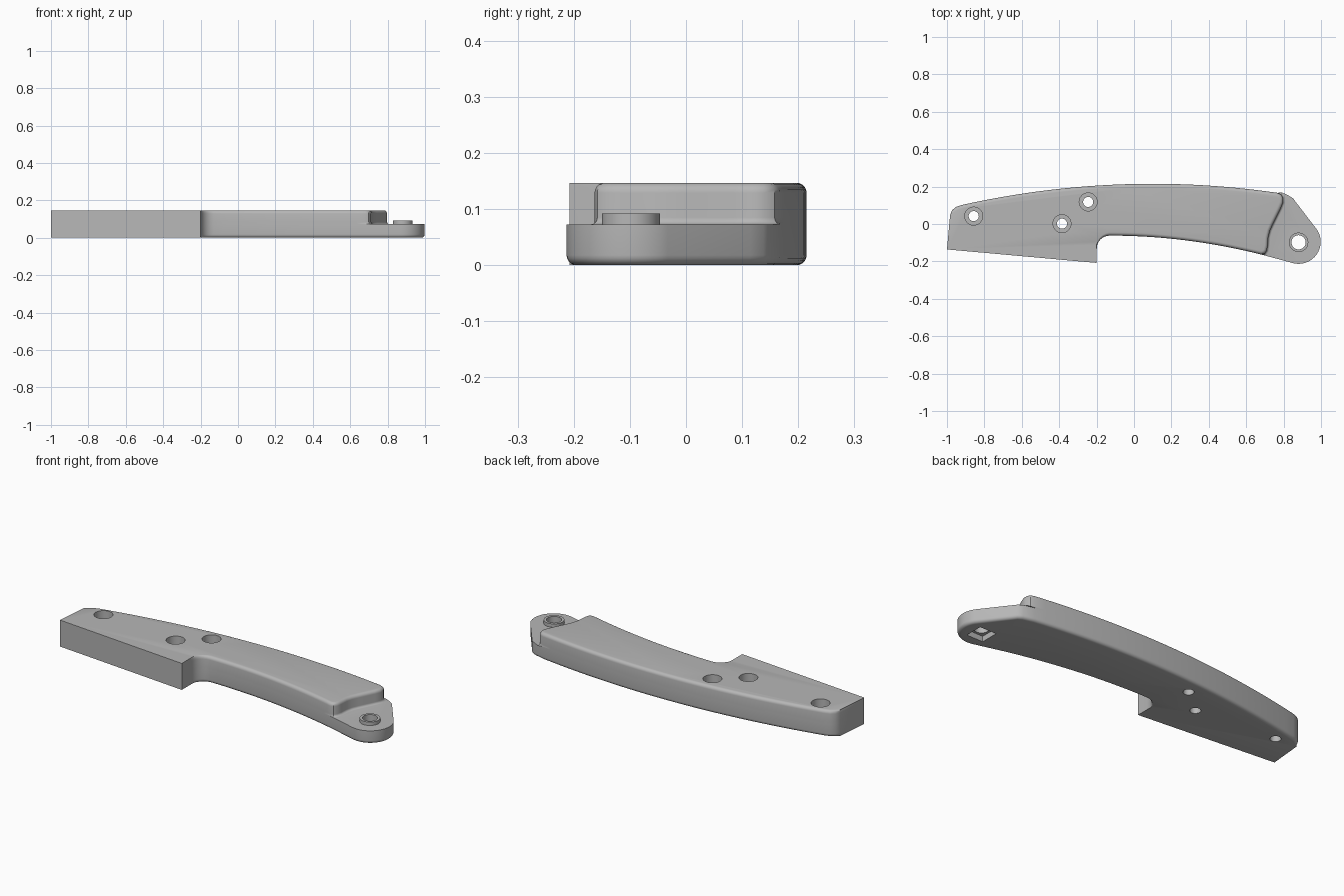
import bpy, bmesh
from math import sin, cos, pi, radians
from mathutils import Vector

cube = bpy.data.objects.get("Cube")
if cube:
    bpy.data.objects.remove(cube, do_unlink=True)

TOP, LEDGE, ROUND, FLARE, STEPS = 0.147, 0.073, 0.018, 0.012, 5

grey = bpy.data.materials.new("plain grey")
grey.use_nodes = True
grey.diffuse_color = (0.47, 0.47, 0.47, 1)
grey.node_tree.nodes["Principled BSDF"].inputs["Base Color"].default_value = grey.diffuse_color


def normals(loop):
    """Outward normals of a counter-clockwise loop of 2D points."""
    result = []
    for i, p in enumerate(loop):
        a = (p - loop[i - 1]).normalized()
        b = (loop[(i + 1) % len(loop)] - p).normalized()
        n = Vector((a.y + b.y, -a.x - b.x)).normalized()
        result.append(n / max(0.6, n.dot(Vector((a.y, -a.x)))))
    return result


def ring(bm, loop, offsets, z):
    return [bm.verts.new((*(p + n * o), z))
            for p, n, o in zip(loop, normals(loop), offsets)]


def bridge(bm, low, high):
    for i in range(len(low)):
        j = (i + 1) % len(low)
        bm.faces.new((low[i], low[j], high[j], high[i]))


# Outline of the body: back curve, square end, front edge and arch
def back_y(x):
    return 0.215 - (x - 0.1) ** 2 / 9.2


def arch_y(x):
    return -0.062 - 0.154 * (x + 0.13) ** 2


body = [(0.765 - i * 1.685 / 30, back_y(0.765 - i * 1.685 / 30), 1) for i in range(31)]
body += [(-0.95, 0.092, 1), (-0.972, 0.075, 0.8), (-0.983, 0.05, 0),
         (-1, -0.136, 0), (-0.2, -0.208, 0), (-0.2, -0.14, 0)]
body += [(-0.13 - 0.07 * cos(a), -0.132 + 0.07 * sin(a), a / (pi / 2))
         for a in (radians(d) for d in range(15, 90, 15))]
body += [(-0.13 + i * 0.81 / 18, arch_y(-0.13 + i * 0.81 / 18), 1) for i in range(19)]

# Rounded tip, and the wavy step between the body and the tip
tip = [(0.88 + 0.118 * cos(a), -0.095 + 0.118 * sin(a), 1)
       for a in (radians(-103 + i * 7.5) for i in range(19))]
tip += [(0.867, 0.115, 1), (0.85, 0.138, 1), (0.826, 0.152, 1)]
step = [(0.699, -0.158, 1), (0.71, -0.143, 1), (0.715, -0.115, 1), (0.718, -0.07, 1),
        (0.727, -0.035, 1), (0.743, 0, 1), (0.785, 0.085, 1), (0.797, 0.115, 1),
        (0.797, 0.14, 1), (0.786, 0.158, 1)]


def split(rows):
    return [Vector(r[:2]) for r in rows], [r[2] for r in rows]


lower, lower_w = split(body + tip)
upper, upper_w = split(body + step)
count = len(body)
bm = bmesh.new()

# Lower slab with a rounded bottom edge
rings = []
for i in range(STEPS + 1):
    a = i / STEPS * pi / 2
    rings.append(ring(bm, lower, [-ROUND * w * (1 - sin(a)) for w in lower_w],
                      ROUND * (1 - cos(a))))
rings.append(ring(bm, lower, [0] * len(lower), LEDGE))
for low, high in zip(rings, rings[1:]):
    bridge(bm, low, high)
bm.faces.new(rings[0][::-1])
rim = rings[-1]

# Ledge of the tip, meeting the flared foot of the step
flare_w = [0] * count + [1] * len(step)
foot = [bm.verts.new((*(p + n * FLARE), LEDGE))
        for p, n in list(zip(upper, normals(upper)))[count:]]
bm.faces.new([rim[count - 1]] + rim[count:] + [rim[0]] + foot[::-1])

# Upper body with flared foot and rounded top edge
rings = [rim[:count] + foot]
for i in range(1, STEPS + 1):
    a = i / STEPS * pi / 2
    rings.append(ring(bm, upper, [FLARE * w * (1 - sin(a)) for w in flare_w],
                      LEDGE + FLARE * (1 - cos(a))))
for i in range(STEPS + 1):
    a = i / STEPS * pi / 2
    rings.append(ring(bm, upper, [-ROUND * w * (1 - cos(a)) for w in upper_w],
                      TOP - ROUND + ROUND * sin(a)))
for low, high in zip(rings, rings[1:]):
    bridge(bm, low, high)
bm.faces.new(rings[-1])
bmesh.ops.recalc_face_normals(bm, faces=bm.faces)

mesh = bpy.data.meshes.new("handle_plate")
bm.to_mesh(mesh)
bm.free()
plate = bpy.data.objects.new("handle_plate", mesh)
bpy.context.collection.objects.link(plate)
mesh.materials.append(grey)


def combine(operation, name, x, y, z0, z1, radius, sides=40, turn=0):
    """Add or cut an upright prism, then remove the helper."""
    bpy.ops.mesh.primitive_cylinder_add(vertices=sides, radius=radius, depth=z1 - z0,
                                        location=(x, y, (z0 + z1) / 2),
                                        rotation=(0, 0, turn))
    tool = bpy.context.object
    tool.name = name
    tool.hide_render = True
    tool.data.materials.append(grey)
    mod = plate.modifiers.new(name, 'BOOLEAN')
    mod.operation, mod.object, mod.solver = operation, tool, 'EXACT'
    bpy.ops.object.select_all(action='DESELECT')
    bpy.context.view_layer.objects.active = plate
    plate.select_set(True)
    bpy.ops.object.modifier_apply(modifier=name)
    bpy.data.objects.remove(tool, do_unlink=True)


# Pivot boss with its hole and square nut pocket underneath
combine('UNION', "pivot_boss", 0.88, -0.098, 0.05, 0.092, 0.052)
combine('DIFFERENCE', "pivot_hole", 0.88, -0.098, -0.1, 0.2, 0.038)
combine('DIFFERENCE', "nut_pocket", 0.88, -0.098, -0.1, 0.03, 0.071, 4, pi / 4)

# Counterbored screw holes
for x, y in ((-0.857, 0.042), (-0.385, 0.002), (-0.245, 0.118)):
    combine('DIFFERENCE', "screw_hole", x, y, -0.1, 0.2, 0.027)
    combine('DIFFERENCE', "counterbore", x, y, 0.06, 0.2, 0.048)

bpy.ops.object.shade_smooth_by_angle(angle=radians(32))
